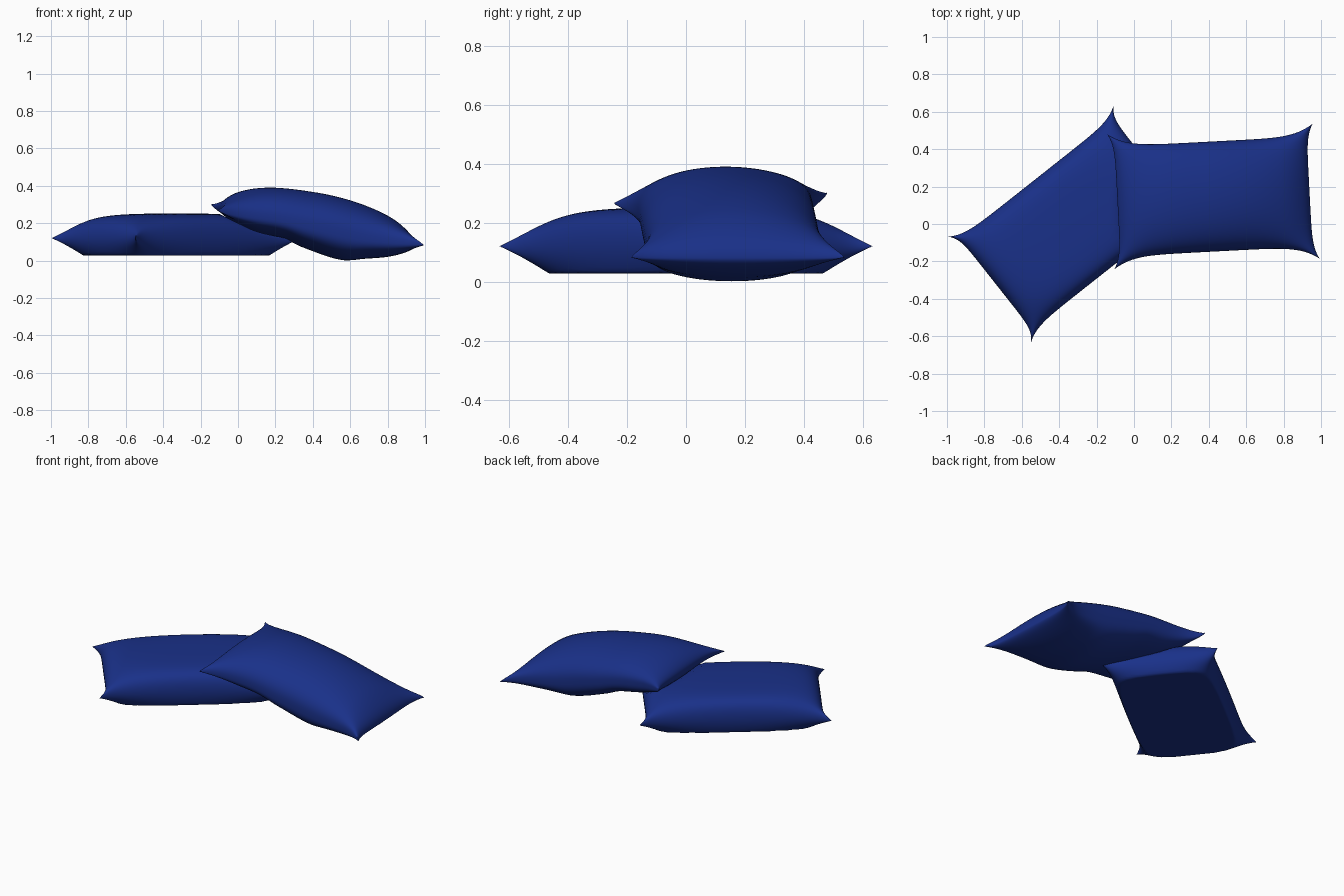
import bpy, bmesh, math

if "Cube" in bpy.data.objects:
    bpy.data.objects.remove(bpy.data.objects["Cube"])

N = 56  # grid cells per side of each cushion


def curve(table):
    """Smooth interpolator through (u, z) points, eased towards the ends u = -1 and 1."""
    xs = [math.asin(u) for u, _ in table]
    zs = [z for _, z in table]
    last = len(xs) - 1

    def slope(i):
        a, b = max(i - 1, 0), min(i + 1, last)
        return (zs[b] - zs[a]) / (xs[b] - xs[a])

    def f(u):
        x = math.asin(max(-1, min(1, u)))
        i = 0
        while i < last - 1 and x > xs[i + 1]:
            i += 1
        h = xs[i + 1] - xs[i]
        t = (x - xs[i]) / h
        return ((2*t**3 - 3*t**2 + 1) * zs[i] + (t**3 - 2*t**2 + t) * h * slope(i)
                + (3*t**2 - 2*t**3) * zs[i + 1] + (t**3 - t**2) * h * slope(i + 1))
    return f


def cushion(name, centre, half, pinch, power, angle, height):
    """Two inflated sheets sharing one seam; the edges bow in and leave pointed corners."""
    bm = bmesh.new()
    c, s = math.cos(angle), math.sin(angle)
    sheets = []
    for side in (1, -1):
        grid = []
        for i in range(N + 1):
            u = math.sin(math.pi / 2 * (2 * i / N - 1))
            row = []
            for j in range(N + 1):
                v = math.sin(math.pi / 2 * (2 * j / N - 1))
                if side < 0 and (i in (0, N) or j in (0, N)):
                    row.append(sheets[0][i][j])
                    continue
                px = u * (half[0] - pinch[0] * (1 - abs(v) ** power))
                py = v * (half[1] - pinch[1] * (1 - abs(u) ** power))
                x = centre[0] + c * px - s * py
                y = centre[1] + s * px + c * py
                row.append(bm.verts.new((x, y, height(u, v, x, side))))
            grid.append(row)
        sheets.append(grid)
        for i in range(N):
            for j in range(N):
                q = [grid[i][j], grid[i+1][j], grid[i+1][j+1], grid[i][j+1]]
                bm.faces.new(q if side > 0 else q[::-1])
    mesh = bpy.data.meshes.new(name)
    bm.to_mesh(mesh)
    bm.free()
    mesh.shade_smooth()
    mesh.materials.append(blue)
    obj = bpy.data.objects.new(name, mesh)
    bpy.context.collection.objects.link(obj)


blue = bpy.data.materials.new("blue_fabric")
blue.diffuse_color = (0.01, 0.03, 0.25, 1)
blue.use_nodes = True
blue.node_tree.nodes["Principled BSDF"].inputs["Base Color"].default_value = blue.diffuse_color

# Lower cushion: flat on the ground, pressed down where the other one rests
pressed = curve([(-0.12, 0.26), (0, 0.2), (0.1, 0.155), (0.25, 0.12), (0.36, 0.09)])


def lower_height(u, v, x, side):
    f = math.sqrt(max(0, (1 - u * u) * (1 - v * v)))
    if side > 0:
        z = 0.12 + 0.132 * math.tanh(2 * f) / math.tanh(2)
    else:
        z = 0.12 - min(0.26 * f, 0.092)
    if x > -0.12:
        z = min(z, max(pressed(min(x, 0.36)), 0.05))
    return z


cushion("lower_cushion", (-0.33, 0), (0.565, 0.36), (0.045, 0.05), 8,
        math.radians(38.3), lower_height)

# Upper cushion: leans on the lower one and bends down to the ground
seam = curve([(-1, .285), (-.5, .25), (0, .19), (.5, .125), (1, .08)])
top = curve([(-1, .285), (-.83, .365), (-.5, .39), (-.05, .367), (.34, .322),
             (.73, .24), (.92, .165), (1, .08)])
bottom = curve([(-1, .285), (-.83, .19), (-.64, .15), (-.345, .115), (-.15, .07),
                (.24, .004), (.5, .01), (.73, .02), (.92, .045), (1, .08)])


def upper_height(u, v, x, side):
    base = seam(u) + 0.01 * v * (1 - u)
    goal = (top if side > 0 else bottom)(u)
    fullness = max(0, 1 - v * v) ** (0.42 if side > 0 else 0.32)
    return max(0, base + (goal - base) * fullness)


cushion("upper_cushion", (0.425, 0.147), (0.55, 0.362), (0.036, 0.068), 6,
        math.radians(3), upper_height)
